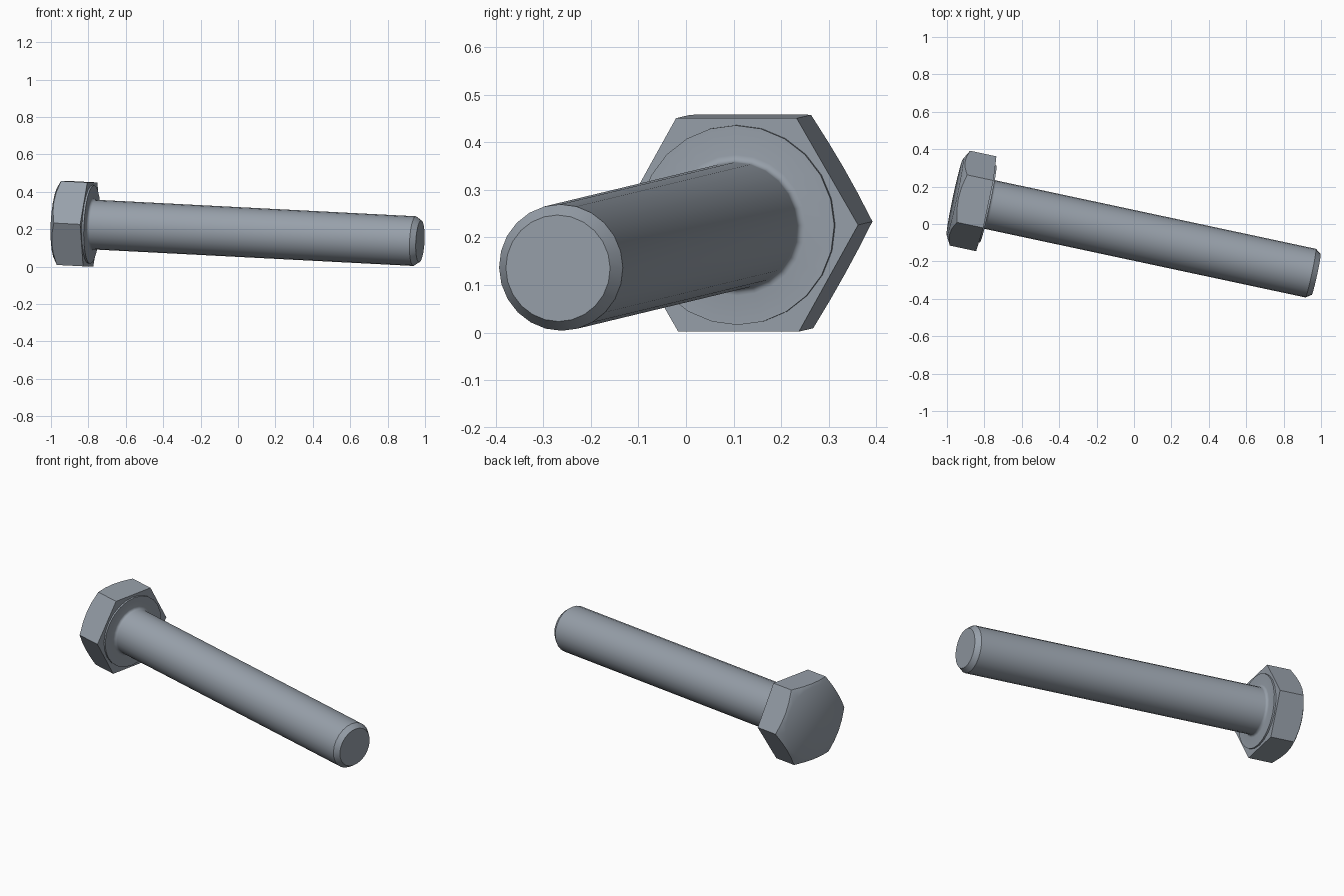
import bpy
import bmesh
from math import cos, sin, pi, tan, radians
from mathutils import Matrix, Vector

cube = bpy.data.objects.get("Cube")
if cube:
    bpy.data.objects.remove(cube, do_unlink=True)

SEGMENTS = 24
SHANK_R, TIP_R, WASHER_R = 0.133, 0.112, 0.21
FILLET = 0.015
WASHER_T = 0.01
HEAD_T = 0.172
APOTHEM = 0.2245
CROWN_R = 0.209
CROWN_SLOPE = tan(radians(29))

# Bolt axis, running from the washer face to the tip
seat = Vector((-0.78, 0.106, 0.2255))
tip = Vector((0.974, -0.269, 0.135))
length = (tip - seat).length
axis = (tip - seat).normalized()
side = Vector((0, 0, 1)).cross(axis).normalized()
up = axis.cross(side)
placement = Matrix((side, up, axis)).transposed().to_4x4()
placement.translation = seat

steel = bpy.data.materials.new("steel grey")
steel.use_nodes = True
colour = (0.31, 0.35, 0.40, 1)
steel.diffuse_color = colour
steel.node_tree.nodes["Principled BSDF"].inputs["Base Color"].default_value = colour


def hex_radius(angle):
    """Distance from centre to hexagon edge, with a corner at angle zero."""
    return APOTHEM / cos(angle % (pi / 3) - pi / 6)


def loft(name, rings, start_cap=None):
    """Join rings given as functions angle -> (radius, height)."""
    bm = bmesh.new()
    loops = []
    for ring in rings:
        loop = []
        for i in range(SEGMENTS):
            a = 2 * pi * i / SEGMENTS
            r, h = ring(a)
            loop.append(bm.verts.new((r * cos(a), r * sin(a), h)))
        loops.append(loop)
    for lower, upper in zip(loops, loops[1:]):
        for i in range(SEGMENTS):
            j = (i + 1) % SEGMENTS
            bm.faces.new((lower[i], lower[j], upper[j], upper[i]))
    bm.faces.new(loops[-1])
    if start_cap is not None:
        centre = bm.verts.new((0, 0, start_cap))
        for i in range(SEGMENTS):
            bm.faces.new((centre, loops[0][(i + 1) % SEGMENTS], loops[0][i]))
    bmesh.ops.recalc_face_normals(bm, faces=bm.faces)
    bm.transform(placement)
    mesh = bpy.data.meshes.new(name)
    bm.to_mesh(mesh)
    bm.free()
    mesh.materials.append(steel)
    obj = bpy.data.objects.new(name, mesh)
    bpy.context.collection.objects.link(obj)
    bpy.ops.object.select_all(action='DESELECT')
    obj.select_set(True)
    bpy.context.view_layer.objects.active = obj
    bpy.ops.object.shade_smooth_by_angle(angle=radians(32))
    return obj


def circle(radius, height):
    return lambda a: (radius, height)


# Hexagonal head, its crown turned down by a shallow cone
back = -WASHER_T - HEAD_T


def crown_rim(a):
    r = hex_radius(a)
    return r, back + (r - CROWN_R) * CROWN_SLOPE


loft("hex_head", [
    circle(CROWN_R, back),
    crown_rim,
    lambda a: (hex_radius(a), -WASHER_T),
], start_cap=back)

# Washer face, fillet, shank and chamfered tip as one turned profile
profile = [circle(WASHER_R, -WASHER_T), circle(WASHER_R, 0)]
for k in range(5):
    t = k / 4 * pi / 2
    profile.append(circle(SHANK_R + FILLET * (1 - sin(t)), FILLET * (1 - cos(t))))
profile += [circle(SHANK_R, length - 0.03), circle(TIP_R, length)]
loft("shank_and_washer_face", profile)
